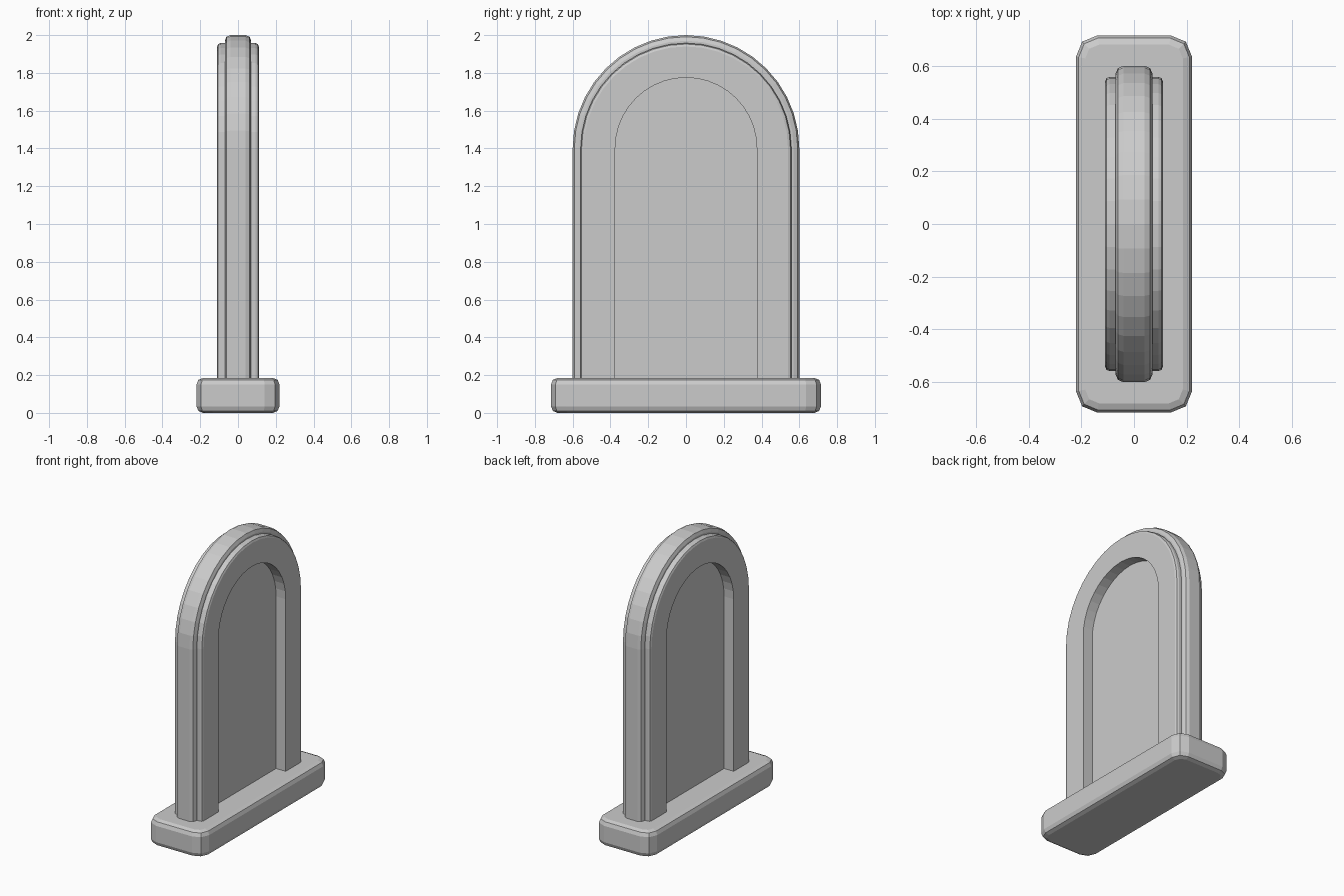
import bpy, bmesh, math

if "Cube" in bpy.data.objects:
    bpy.data.objects.remove(bpy.data.objects["Cube"])

SPRING = 1.4      # height where the arch starts
STEPS = 20        # facets around the half circle


def finish(bm, name):
    bmesh.ops.recalc_face_normals(bm, faces=bm.faces[:])
    mesh = bpy.data.meshes.new(name)
    bm.to_mesh(mesh)
    bm.free()
    obj = bpy.data.objects.new(name, mesh)
    bpy.context.collection.objects.link(obj)
    return obj


def arch_points(r, bottom):
    arc = [(r * math.cos(math.pi * i / STEPS), SPRING + r * math.sin(math.pi * i / STEPS))
           for i in range(STEPS + 1)]
    return [(r, bottom)] + arc + [(-r, bottom)]


def arch_ring(name, outer, inner, half, bevel, bottom=0.1):
    """Arched frame, open at the bottom, with rounded outer edges."""
    bm = bmesh.new()
    rows = [[bm.verts.new((x, y, z)) for y, z in arch_points(r, bottom)]
            for r, x in ((outer, half), (outer, -half), (inner, -half), (inner, half))]
    for k in range(4):
        a, b = rows[k], rows[(k + 1) % 4]
        for i in range(len(a) - 1):
            bm.faces.new((a[i], a[i + 1], b[i + 1], b[i]))
    for i in (0, -1):
        bm.faces.new([row[i] for row in rows])
    bmesh.ops.recalc_face_normals(bm, faces=bm.faces[:])
    edges = [bm.edges.get((row[i], row[i + 1])) for row in rows[:2] for i in range(len(row) - 1)]
    bmesh.ops.bevel(bm, geom=edges, offset=bevel, segments=2, profile=0.5, affect='EDGES')
    return finish(bm, name)


def arch_panel(name, r, half, bottom=0.1):
    bm = bmesh.new()
    face = bm.faces.new([bm.verts.new((-half, y, z)) for y, z in arch_points(r, bottom)])
    ext = bmesh.ops.extrude_face_region(bm, geom=[face], use_keep_orig=True)
    bmesh.ops.translate(bm, vec=(2 * half, 0, 0),
                        verts=[v for v in ext['geom'] if isinstance(v, bmesh.types.BMVert)])
    return finish(bm, name)


# Base plinth: rounded plan corners, then softened top and bottom rims
bm = bmesh.new()
bmesh.ops.create_cube(bm, size=1)
for v in bm.verts:
    v.co = (v.co.x * 0.44, v.co.y * 1.43, (v.co.z + 0.5) * 0.185)
upright = [e for e in bm.edges if abs(e.verts[0].co.z - e.verts[1].co.z) > 0.1]
bmesh.ops.bevel(bm, geom=upright, offset=0.08, segments=2, profile=0.5, affect='EDGES')
rims = [e for e in bm.edges if abs(e.verts[0].co.z - e.verts[1].co.z) < 0.01]
bmesh.ops.bevel(bm, geom=rims, offset=0.035, segments=2, profile=0.5, affect='EDGES')
finish(bm, "base")

# Outer rim, raised face frame on both sides, recessed centre panel
arch_ring("outer_rim", 0.6, 0.45, 0.07, 0.03)
arch_ring("face_frame", 0.558, 0.375, 0.11, 0.018)
arch_panel("centre_panel", 0.45, 0.035)
